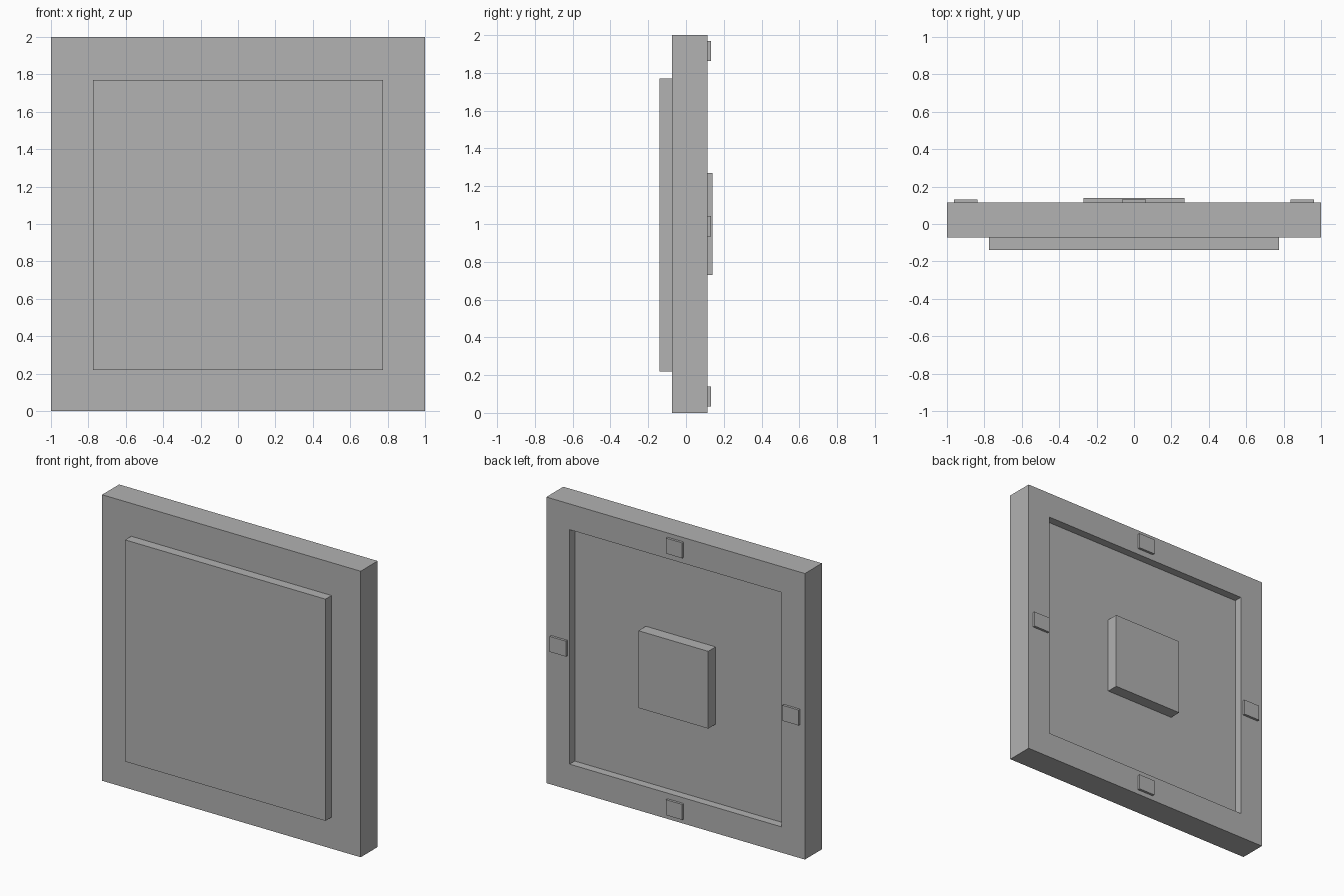
import bpy, bmesh

if "Cube" in bpy.data.objects:
    bpy.data.objects.remove(bpy.data.objects["Cube"])

grey = bpy.data.materials.new("plain grey")
grey.diffuse_color = (0.445, 0.445, 0.445, 1)
grey.use_nodes = True
grey.node_tree.nodes["Principled BSDF"].inputs["Base Color"].default_value = grey.diffuse_color


def box(name, x, y, z):
    """Box from (min, max) ranges on each axis."""
    bm = bmesh.new()
    bmesh.ops.create_cube(bm, size=1)
    for v in bm.verts:
        v.co = [lo + (c + 0.5) * (hi - lo) for c, (lo, hi) in zip(v.co, (x, y, z))]
    mesh = bpy.data.meshes.new(name)
    bm.to_mesh(mesh)
    bm.free()
    mesh.materials.append(grey)
    obj = bpy.data.objects.new(name, mesh)
    bpy.context.collection.objects.link(obj)
    return obj


BACK, FLOOR, FRONT = 0.115, 0.058, -0.073

# Square panel with a shallow recess in its back face
panel = box("panel", (-1, 1), (FRONT, BACK), (0, 2))
bm = bmesh.new()
bm.from_mesh(panel.data)
bm.normal_update()
back = max(bm.faces, key=lambda f: f.normal.y)
bmesh.ops.inset_individual(bm, faces=[back], thickness=0.255)
for v in back.verts:
    v.co.y = BACK
# straight recess walls
walls = bmesh.ops.extrude_discrete_faces(bm, faces=[back])["faces"]
for v in walls[0].verts:
    v.co.y = FLOOR
bmesh.ops.recalc_face_normals(bm, faces=bm.faces)
bm.to_mesh(panel.data)
bm.free()

# Raised plate on the front
box("front_plate", (-0.775, 0.775), (-0.14, FRONT), (0.22, 1.77))

# Block standing in the middle of the recess
box("centre_block", (-0.27, 0.27), (FLOOR, 0.14), (0.73, 1.27))

# Small tabs at the middle of each rim side
for name, cx, cz in (("top_tab", 0, 1.916), ("bottom_tab", 0, 0.087),
                     ("left_tab", -0.9, 0.988), ("right_tab", 0.9, 0.988)):
    box(name, (cx - 0.063, cx + 0.063), (BACK, 0.132), (cz - 0.054, cz + 0.054))
